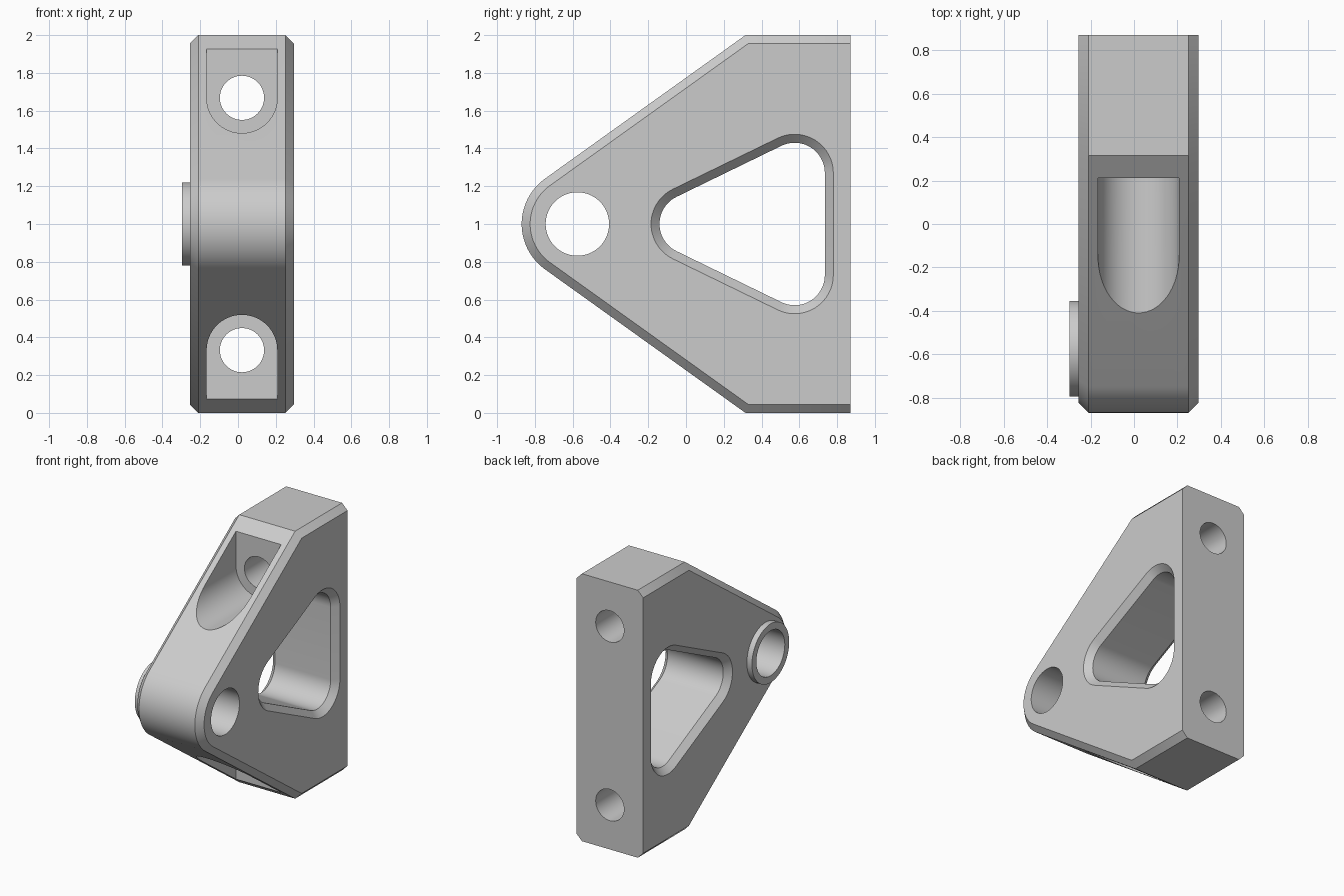
import bpy
import bmesh
from math import sin, cos, tan, pi, atan2, acos, hypot

if "Cube" in bpy.data.objects:
    bpy.data.objects.remove(bpy.data.objects["Cube"], do_unlink=True)

X_LOW, X_HIGH, BEVEL = -0.255, 0.297, 0.045
X_MID = (X_LOW + X_HIGH) / 2
BACK, CORNER = 0.87, 0.315            # back face and upper/lower corner in y
PIVOT_Y, PIVOT_R = -0.575, 0.295      # rounded nose, centred on z = 1

grey = bpy.data.materials.new("plain_grey")
grey.use_nodes = True
grey.diffuse_color = (0.6, 0.6, 0.6, 1)
grey.node_tree.nodes["Principled BSDF"].inputs["Base Color"].default_value = (0.6, 0.6, 0.6, 1)


def loft(name, rings):
    """Closed solid skinned through rings of equal point count."""
    bm = bmesh.new()
    loops = [[bm.verts.new(p) for p in ring] for ring in rings]
    n = len(loops[0])
    for a, b in zip(loops, loops[1:]):
        for i in range(n):
            j = (i + 1) % n
            bm.faces.new((a[i], a[j], b[j], b[i]))
    bm.faces.new(loops[0])
    bm.faces.new(loops[-1])
    bmesh.ops.recalc_face_normals(bm, faces=bm.faces)
    mesh = bpy.data.meshes.new(name)
    bm.to_mesh(mesh)
    bm.free()
    mesh.materials.append(grey)
    ob = bpy.data.objects.new(name, mesh)
    bpy.context.collection.objects.link(ob)
    return ob


def arc(cu, cv, r, start, end, steps):
    return [(cu + r * cos(start + (end - start) * i / steps),
             cv + r * sin(start + (end - start) * i / steps)) for i in range(steps + 1)]


def along_x(name, sections):
    return loft(name, [[(x, u, v) for u, v in pts] for x, pts in sections])


def along_y(name, pts, y0, y1):
    return loft(name, [[(u, y, v) for u, v in pts] for y in (y0, y1)])


def circle(cu, cv, r):
    return arc(cu, cv, r, 0, 2 * pi, 64)[:-1]


def combine(target, tool, operation):
    mod = target.modifiers.new(tool.name, "BOOLEAN")
    mod.operation, mod.solver, mod.object = operation, "EXACT", tool
    bpy.context.view_layer.objects.active = target
    bpy.ops.object.modifier_apply(modifier=mod.name)
    bpy.data.objects.remove(tool, do_unlink=True)


# Body side profile: square back, sloped arms tangent to the rounded nose
du = CORNER - PIVOT_Y
slope = atan2(1, du) + acos(PIVOT_R / hypot(du, 1))


def body_profile(inset):
    corner = CORNER + inset * tan((slope - pi / 2) / 2)
    nose = arc(PIVOT_Y, 1, PIVOT_R - inset, slope, 2 * pi - slope, 32)
    return [(BACK, 2 - inset), (corner, 2 - inset)] + nose + [(corner, inset), (BACK, inset)]


body = along_x("bracket_body", [
    (X_LOW, body_profile(BEVEL)), (X_LOW + BEVEL, body_profile(0)),
    (X_HIGH - BEVEL, body_profile(0)), (X_HIGH, body_profile(BEVEL))])


# Triangular window with rounded corners and flared rims
def window_profile(r):
    tilt = pi / 2 + atan2(0.27, 0.555)
    return (arc(0.575, 1.27, r, 0, tilt, 20) + arc(0.02, 1, r, tilt, 2 * pi - tilt, 24)
            + arc(0.575, 0.73, r, -tilt, 0, 20))


over = 0.02
combine(body, along_x("window_cutter", [
    (X_LOW - over, window_profile(0.16 + BEVEL + over)),
    (X_LOW + BEVEL, window_profile(0.16)),
    (X_HIGH - BEVEL, window_profile(0.16)),
    (X_HIGH + over, window_profile(0.16 + BEVEL + over))]), "DIFFERENCE")

# Raised pivot boss and its through bore
boss = circle(PIVOT_Y, 1, 0.22)
combine(body, along_x("pivot_boss", [(-0.297, boss), (X_LOW + 0.1, boss)]), "UNION")
bore = circle(PIVOT_Y, 1, 0.168)
combine(body, along_x("bore_cutter", [(-0.5, bore), (0.5, bore)]), "DIFFERENCE")

# Upper and lower bolt pockets with holes through the back
for side in (1, -1):
    z = 1 + side * 0.668
    w = 0.187
    pocket = arc(X_MID, z, w, 0, -side * pi, 32)
    pocket += [(X_MID - w, z + side * 0.5), (X_MID + w, z + side * 0.5)]
    combine(body, along_y("pocket_cutter", pocket, -1, 0.213), "DIFFERENCE")
    combine(body, along_y("bolt_cutter", circle(X_MID, z, 0.117), -1, 1), "DIFFERENCE")

# Smooth curved walls, keep machined edges crisp
bpy.ops.object.select_all(action="DESELECT")
body.select_set(True)
bpy.context.view_layer.objects.active = body
bpy.ops.object.shade_smooth_by_angle(angle=pi / 6)
